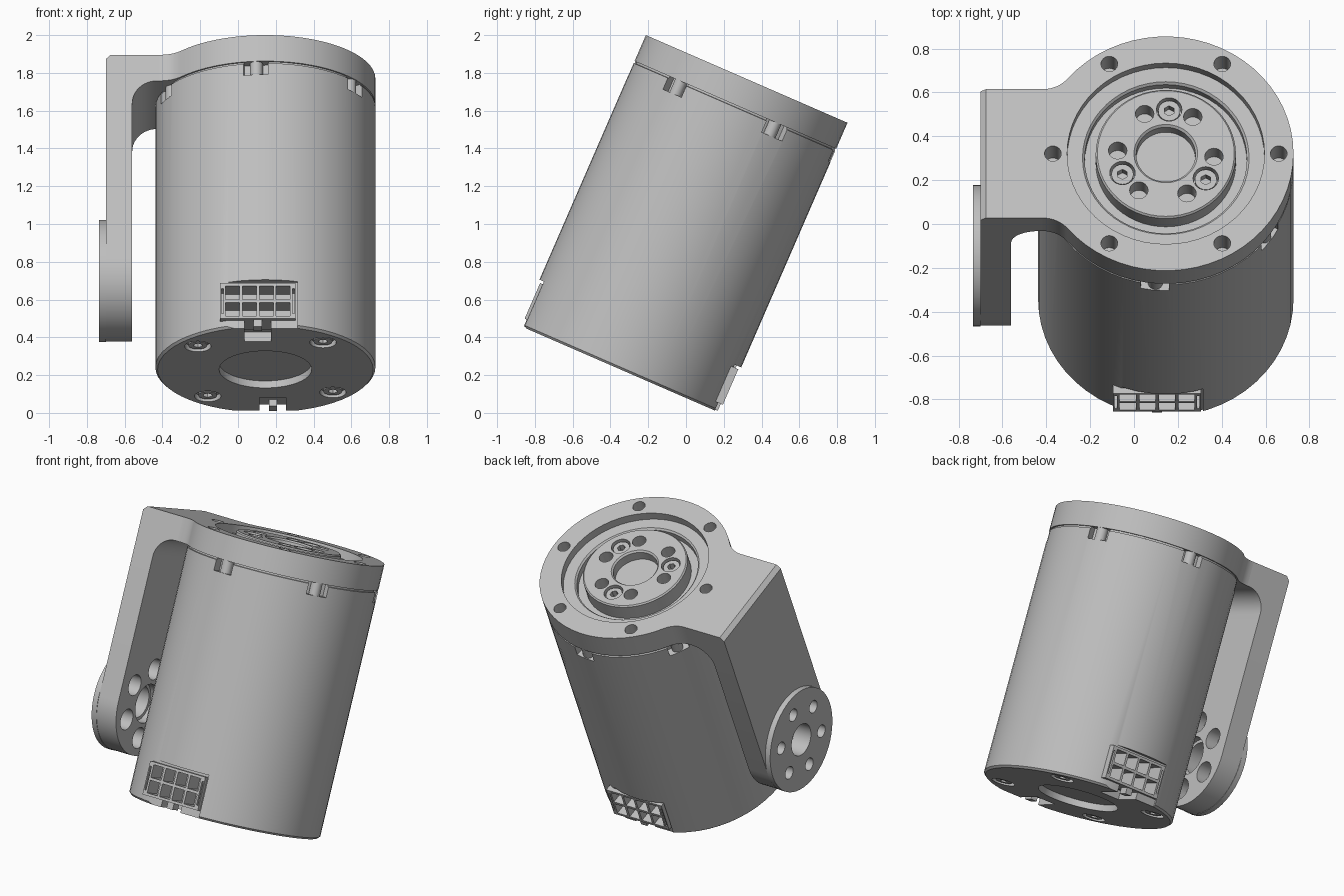
import bpy, bmesh
from math import sin, cos, pi, radians, sqrt
from mathutils import Matrix, Vector

cube = bpy.data.objects.get("Cube")
if cube:
    bpy.data.objects.remove(cube)

# Everything is built upright, then tilted into place
TILT = Matrix.Translation((0.145, -0.3475, 0.23)) @ Matrix.Rotation(radians(-23.5), 4, 'X')
R, BODY_TOP, TOP = 0.5825, 1.527, 1.677
ARM_OUT, ARM_IN, HALF, PIVOT = -0.845, -0.705, 0.32, 0.51

metal = bpy.data.materials.new("light_grey_metal")
metal.use_nodes = True
GREY = (0.52, 0.52, 0.52, 1)
metal.diffuse_color = GREY
metal.node_tree.nodes["Principled BSDF"].inputs["Base Color"].default_value = GREY
parts = []


def finish(name, bm, keep=True):
    bmesh.ops.remove_doubles(bm, verts=bm.verts, dist=1e-5)
    bmesh.ops.recalc_face_normals(bm, faces=bm.faces)
    me = bpy.data.meshes.new(name)
    bm.to_mesh(me)
    bm.free()
    me.materials.append(metal)
    ob = bpy.data.objects.new(name, me)
    bpy.context.collection.objects.link(ob)
    if keep:
        parts.append(ob)
    return ob


def cyl(name, r, start, length, axis='Z', n=24, keep=True):
    """Cylinder growing from start along +Z or +X."""
    bm = bmesh.new()
    turn = Matrix.Rotation(pi / 2, 4, 'Y') if axis == 'X' else Matrix()
    m = Matrix.Translation(start) @ turn @ Matrix.Translation((0, 0, length / 2))
    bmesh.ops.create_cone(bm, cap_ends=True, segments=n, radius1=r, radius2=r,
                          depth=length, matrix=m)
    return finish(name, bm, keep)


def box(name, lo, hi, keep=True, m=Matrix()):
    bm = bmesh.new()
    lo, hi = Vector(lo), Vector(hi)
    bmesh.ops.create_cube(bm, size=1, matrix=m @ Matrix.Translation((lo + hi) / 2)
                          @ Matrix.Diagonal((*(hi - lo), 1)))
    return finish(name, bm, keep)


def lathe(name, profile, n=56):
    bm = bmesh.new()
    vs = [bm.verts.new((r, 0, z)) for r, z in profile]
    es = [bm.edges.new(p) for p in zip(vs, vs[1:])]
    bmesh.ops.spin(bm, geom=vs + es, cent=(0, 0, 0), axis=(0, 0, 1),
                   angle=2 * pi, steps=n, use_merge=True)
    return finish(name, bm)


def prism(name, pts, push):
    bm = bmesh.new()
    f = bm.faces.new([bm.verts.new(p) for p in pts])
    ext = bmesh.ops.extrude_face_region(bm, geom=[f], use_keep_orig=True)
    bmesh.ops.translate(bm, vec=push, verts=[v for v in ext["geom"] if isinstance(v, bmesh.types.BMVert)])
    return finish(name, bm)


def cut(ob, cutters):
    for c in cutters:
        mod = ob.modifiers.new("cut", 'BOOLEAN')
        mod.operation, mod.solver, mod.object = 'DIFFERENCE', 'EXACT', c
    bpy.context.view_layer.update()
    me = bpy.data.meshes.new_from_object(ob.evaluated_get(bpy.context.evaluated_depsgraph_get()))
    ob.modifiers.clear()
    ob.data = me


def drop(cutters):
    for c in cutters:
        bpy.data.objects.remove(c)


def ring(r, first, count):
    return [(r * cos(radians(first) + 2 * pi * i / count),
             r * sin(radians(first) + 2 * pi * i / count)) for i in range(count)]


def arc(cx, cy, r, a0, a1, n=12):
    return [(cx + r * cos(radians(a0 + (a1 - a0) * i / n)),
             cy + r * sin(radians(a0 + (a1 - a0) * i / n))) for i in range(n + 1)]


def screw(name, x, y, z, r, up):
    """Cap screw whose socketed head ends at z."""
    h = 0.1
    head = cyl(name, r, (x, y, z - h if up else z), h)
    socket = cyl("socket", r * 0.5, (x, y, z - 0.04), 0.08, n=6, keep=False)
    cut(head, [socket])
    drop([socket])


# Motor body with pockets for bolts, connectors and latch notches
body = lathe("motor_body", [(0, 0), (R - 0.012, 0), (R, 0.012), (R, BODY_TOP - 0.012),
                            (R - 0.01, BODY_TOP - 0.01), (R - 0.01, BODY_TOP), (0, BODY_TOP)])
cutters = [cyl("base_recess", 0.245, (0, 0, -0.1), 0.14, n=48, keep=False)]
for x, y in ring(0.47, 40.5, 4):
    cutters.append(cyl("screw_seat", 0.07, (x, y, -0.1), 0.13, keep=False))
for i in range(6):
    a = Matrix.Rotation(radians(25 + 60 * i), 4, 'Z')
    cutters.append(box("bolt_pocket", (0.525, -0.065, 1.45), (0.7, 0.065, 1.6), False, a))
for turn in (0, pi):
    m = Matrix.Rotation(turn, 4, 'Z')
    cutters += [box("socket_pocket", (-0.25, -0.7, -0.1), (0.17, -0.545, 0.265), False, m),
                box("socket_well", (-0.238, -0.7, 0.045), (0.158, -0.44, 0.25), False, m),
                box("latch_notch", (-0.11, -0.7, -0.1), (0.03, -0.37, 0.055), False, m)]
cut(body, cutters)
drop(cutters)

# Screws in the base, bolt ends under the flange
for i, (x, y) in enumerate(ring(0.47, 40.5, 4)):
    screw(f"base_screw_{i}", x, y, 0.006, 0.05, False)
for i, (x, y) in enumerate(ring(0.545, 25, 6)):
    cyl(f"bolt_end_{i}", 0.034, (x, y, 1.45), 0.08)

# Front and back connectors: two rows of four cells and a latch
for side, turn in (("front", 0), ("back", pi)):
    m = Matrix.Rotation(turn, 4, 'Z')
    plug = box(f"{side}_connector", (-0.24, -0.572, 0.045), (0.16, -0.43, 0.25), True, m)
    cells = []
    for i in range(4):
        for j in range(2):
            x, z = -0.173 + 0.089 * i, 0.1 + 0.095 * j
            cells.append(box("cell", (x - 0.037, -0.7, z - 0.039), (x + 0.037, -0.46, z + 0.039), False, m))
    for x in (-0.228, 0.148):
        cells.append(box("slot", (x - 0.005, -0.7, 0.075), (x + 0.005, -0.5, 0.22), False, m))
    cut(plug, cells)
    drop(cells)
    box(f"{side}_latch", (-0.062, -0.56, 0.005), (-0.018, -0.5, 0.06), True, m)

# Output hub: raised disc inside a stepped recess
hub = lathe("output_hub", [(0, 1.61), (0.135, 1.61), (0.135, 1.667), (0.145, TOP), (0.312, TOP),
                           (0.32, TOP - 0.008), (0.32, 1.575), (0.37, 1.575), (0.37, 1.615),
                           (0.38, 1.625), (0.46, 1.625), (0.46, 1.5), (0, 1.5)])
cutters = [cyl("hub_hole", 0.042, (x, y, 1.58), 0.2, keep=False) for x, y in ring(0.22, -4, 6)]
cutters += [cyl("hub_seat", 0.058, (x, y, 1.6), 0.2, keep=False) for x, y in ring(0.22, 86, 3)]
cut(hub, cutters)
drop(cutters)
for i, (x, y) in enumerate(ring(0.22, 86, 3)):
    screw(f"hub_screw_{i}", x, y, TOP - 0.015, 0.05, True)

# Flange plate: disc blended by concave fillets into a straight tongue
fil = 0.15
fx = -sqrt((R + fil) ** 2 - (HALF + fil) ** 2)
touch = 180 - math_deg if (math_deg := 0) else 180 / pi * (Vector((1, 0)).angle(Vector((-fx, HALF + fil))))
upper = arc(fx, HALF + fil, fil, -90, -touch, 8)
lower = [(x, -y) for x, y in reversed(upper)]
outline = upper + arc(0, 0, R, 180 - touch, touch - 180, 48)[1:-1] + lower
flange = prism("flange_plate", [(x, y, BODY_TOP) for x, y in outline], (0, 0, TOP - BODY_TOP))
cutters = [cyl("flange_bore", 0.45, (0, 0, 1.4), 0.5, n=56, keep=False)]
cutters += [cyl("bolt_hole", 0.038, (x, y, 1.54), 0.3, keep=False) for x, y in ring(0.515, 0, 6)]
cut(flange, cutters)
drop(cutters)

# Bracket corner with inner fillet and outer chamfer
corner = [(fx, TOP), (ARM_OUT + 0.025, TOP), (ARM_OUT, TOP - 0.025), (ARM_OUT, 1.36), (ARM_IN, 1.36)]
corner += arc(ARM_IN + 0.13, BODY_TOP - 0.13, 0.13, 180, 90) + [(fx, BODY_TOP)]
prism("bracket_corner", [(x, -HALF, z) for x, z in corner], (0, 2 * HALF, 0))

# Bracket arm with rounded end, and the pivot boss on its outer face
stadium = arc(0, PIVOT, HALF, 180, 360, 28) + [(HALF, 1.36), (-HALF, 1.36)]
arm = prism("bracket_arm", [(ARM_OUT, y, z) for y, z in stadium], (ARM_IN - ARM_OUT, 0, 0))
boss = cyl("pivot_boss", 0.3225, (-0.88, 0, PIVOT), 0.035, 'X', 56)
cutters = [cyl("pivot_bore", 0.1, (-1, 0, PIVOT), 0.5, 'X', 32, False),
           cyl("pivot_seat", 0.12, (-0.76, 0, PIVOT), 0.2, 'X', 32, False)]
for y, z in ring(0.21, 30, 6):
    cutters += [cyl("pivot_hole", 0.04, (-1, y, PIVOT + z), 0.5, 'X', 24, False),
                cyl("pivot_hole_seat", 0.065, (-0.79, y, PIVOT + z), 0.2, 'X', 24, False)]
cut(arm, cutters)
cut(boss, cutters)
drop(cutters)

# Tilt into place and shade
for ob in parts:
    ob.data.transform(TILT)
    bpy.ops.object.select_all(action='DESELECT')
    ob.select_set(True)
    bpy.context.view_layer.objects.active = ob
    bpy.ops.object.shade_smooth_by_angle(angle=radians(30))
